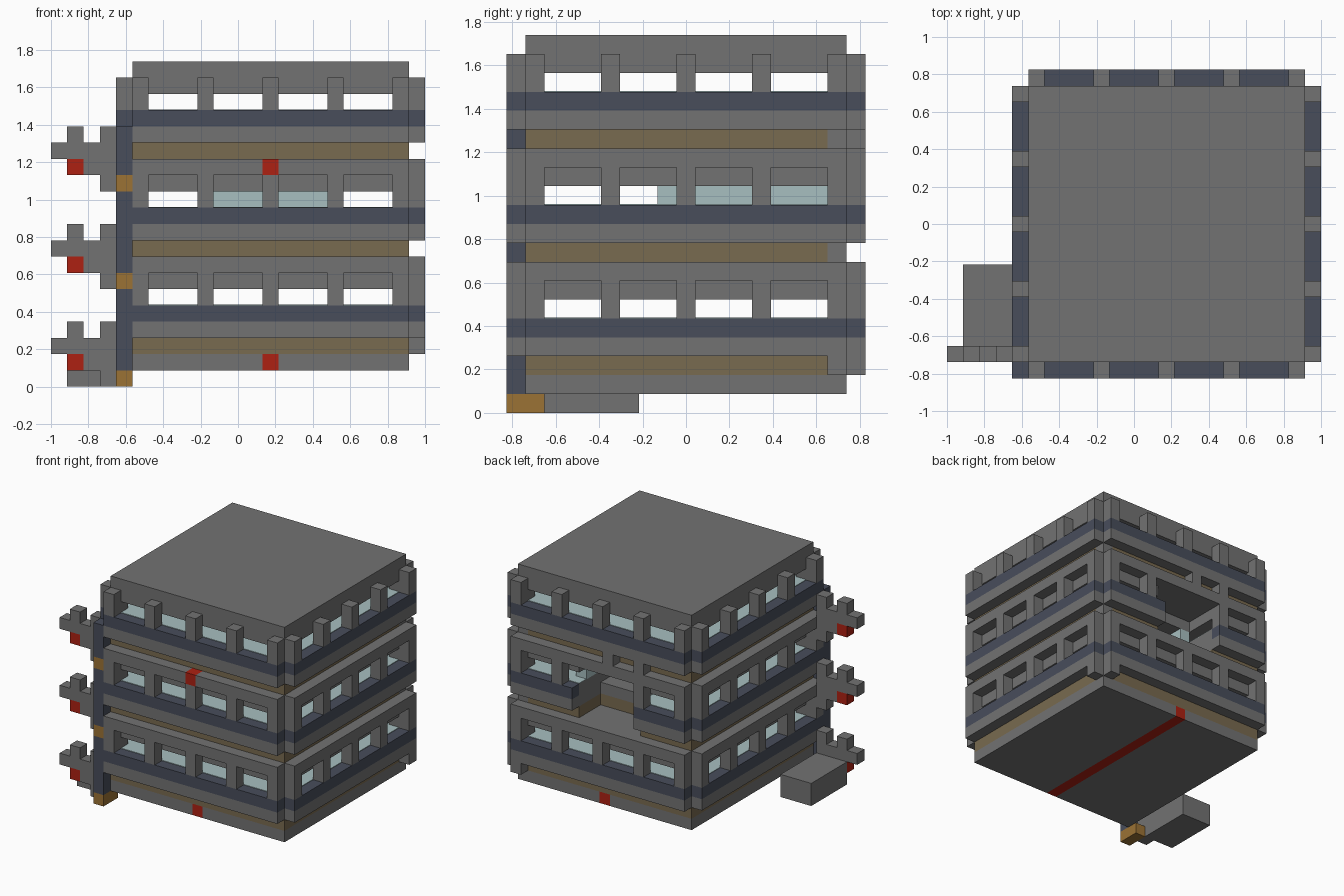
import bpy
import bmesh

cube = bpy.data.objects.get("Cube")
if cube:
    bpy.data.objects.remove(cube, do_unlink=True)

U = 2 / 23                      # one block
OX, OY = -1.0, -9.5 * U         # grid origin


def material(name, rgb):
    m = bpy.data.materials.new(name)
    m.use_nodes = True
    color = (*rgb, 1)
    m.diffuse_color = color
    m.node_tree.nodes["Principled BSDF"].inputs["Base Color"].default_value = color
    return m


GREY = material("concrete grey", (0.17, 0.17, 0.17))
NAVY = material("slate navy", (0.065, 0.075, 0.105))
TAN = material("dull tan", (0.19, 0.145, 0.08))
AMBER = material("amber", (0.33, 0.17, 0.035))
RED = material("signal red", (0.42, 0.015, 0.006))
GLASS = material("pale glass", (0.39, 0.52, 0.53))


def subtract(b, h):
    """Split box b into the boxes left after removing box h."""
    if any(b[a + 3] <= h[a] or b[a] >= h[a + 3] for a in range(3)):
        return [b]
    rest, b = [], list(b)
    for a in range(3):
        if b[a] < h[a]:
            piece = b[:]
            piece[a + 3] = h[a]
            rest.append(piece)
            b[a] = h[a]
        if b[a + 3] > h[a + 3]:
            piece = b[:]
            piece[a] = h[a + 3]
            rest.append(piece)
            b[a + 3] = h[a + 3]
    return rest


def part(name, mat, boxes, holes=()):
    """Boxes are (x0, y0, z0, x1, y1, z1) in blocks."""
    for h in holes:
        boxes = [piece for b in boxes for piece in subtract(b, h)]
    bm = bmesh.new()
    for b in boxes:
        made = bmesh.ops.create_cube(bm, size=1)["verts"]
        for v in made:
            f = [b[a] + (v.co[a] + 0.5) * (b[a + 3] - b[a]) for a in range(3)]
            v.co = (OX + f[0] * U, OY + f[1] * U, f[2] * U)
    mesh = bpy.data.meshes.new(name)
    bm.to_mesh(mesh)
    bm.free()
    mesh.materials.append(mat)
    obj = bpy.data.objects.new(name, mesh)
    bpy.context.collection.objects.link(obj)
    return obj


def core(z0, z1):
    return (5, 1, z0, 22, 18, z1)


def ring(z0, z1):
    """Four outer wall strips with notched corners."""
    return [(5, 0, z0, 22, 1, z1), (5, 18, z0, 22, 19, z1),
            (4, 1, z0, 5, 18, z1), (22, 1, z0, 23, 18, z1)]


# Broken opening in the rear wall and the sunken room behind it
breach = (10, 15, 8, 16, 19, 13)
pit = (11, 9, 10, 16, 17, 11.1)
holes = (breach, pit)

# Base and roof, with a red channel running through the base
part("base", GREY, [core(1, 2)], [(13, 1, 1, 14, 18, 2)])
part("base_channel", RED, [(13, 1, 1, 14, 18, 2)])
part("roof", GREY, [core(19, 20)])

for n in range(3):
    z = 2 + 6 * n
    label = ("lower", "middle", "upper")[n]
    corner_post = (21, 17, z, 22, 18, z + 1)
    part(label + "_recess", TAN, [core(z, z + 1)], [*holes, corner_post])
    part(label + "_recess_post", GREY, [corner_post])
    part(label + "_floor_slab", GREY, [core(z + 1, z + 3)], holes)
    part(label + "_floor_glaze", GLASS, [core(z + 3, z + 3.05)], holes)
    part(label + "_sill", GREY, ring(z + 1, z + 2), holes)
    part(label + "_band", NAVY, ring(z + 2, z + 3), holes)
    part(label + "_ceiling", GREY, [core(z + 4, z + 5 + (n < 2))], holes)

    # Window columns on all sides and inner corner posts
    columns = []
    for i in range(5):
        x, y = 5 + 4 * i, 1 + 4 * i
        for wall in (0, 18):
            columns.append((x, wall, z + 3, x + 1, wall + 1, z + 5))
        for wall in (4, 22):
            columns.append((wall, y, z + 3, wall + 1, y + 1, z + 5))
    columns += [(x, y, z + 3, x + 1, y + 1, z + 4) for x in (5, 21) for y in (1, 17)]
    part(label + "_columns", GREY, columns, holes)

    # Band above the windows
    if n < 2:
        marker = (13, 0, 13, 14, 1, 14)
        part(label + "_header", GREY, ring(z + 5, z + 6), [marker, breach])

part("front_marker", RED, [(13, 0, 13, 14, 1, 14)])
part("room_glass", GLASS, [(10, 8, 11, 17, 9, 12), (10, 9, 11, 11, 17, 12),
                           (16, 9, 11, 17, 17, 12)], [breach])
part("rear_brackets", GREY, [(x, 18, 14, x + 1, 19, 15) for x in (9, 12)])
part("rear_corner_posts", GREY, [(22, 17, 2, 23, 18, 3), (21, 18, 2, 22, 19, 3)])

# Front corner mast carrying three signs
mast = []
for n in range(3):
    z = 6 * n
    label = ("lower", "middle", "upper")[n]
    mast.append((4, 0, z + 1, 5, 1, min(z + 6, 16)))
    part(label + "_mast_joint", AMBER, [(4, 0, z, 5, 2 if n == 0 else 1, z + 1)])
    part(label + "_sign", GREY, [(0, 1, z + 2, 4, 2, z + 3), (3, 1, z, 4, 2, z + 2),
                                 (2, 1, z + 1, 3, 2, z + 2), (1, 1, z + 3, 2, 2, z + 4),
                                 (3, 1, z + 3, 4, 2, z + 4)])
    part(label + "_sign_lamp", RED, [(1, 1, z + 1, 2, 2, z + 2)])
part("corner_mast", NAVY, mast)

# Low block standing beside the wall
part("side_block", GREY, [(1, 2, 0, 4, 7, 2)])
